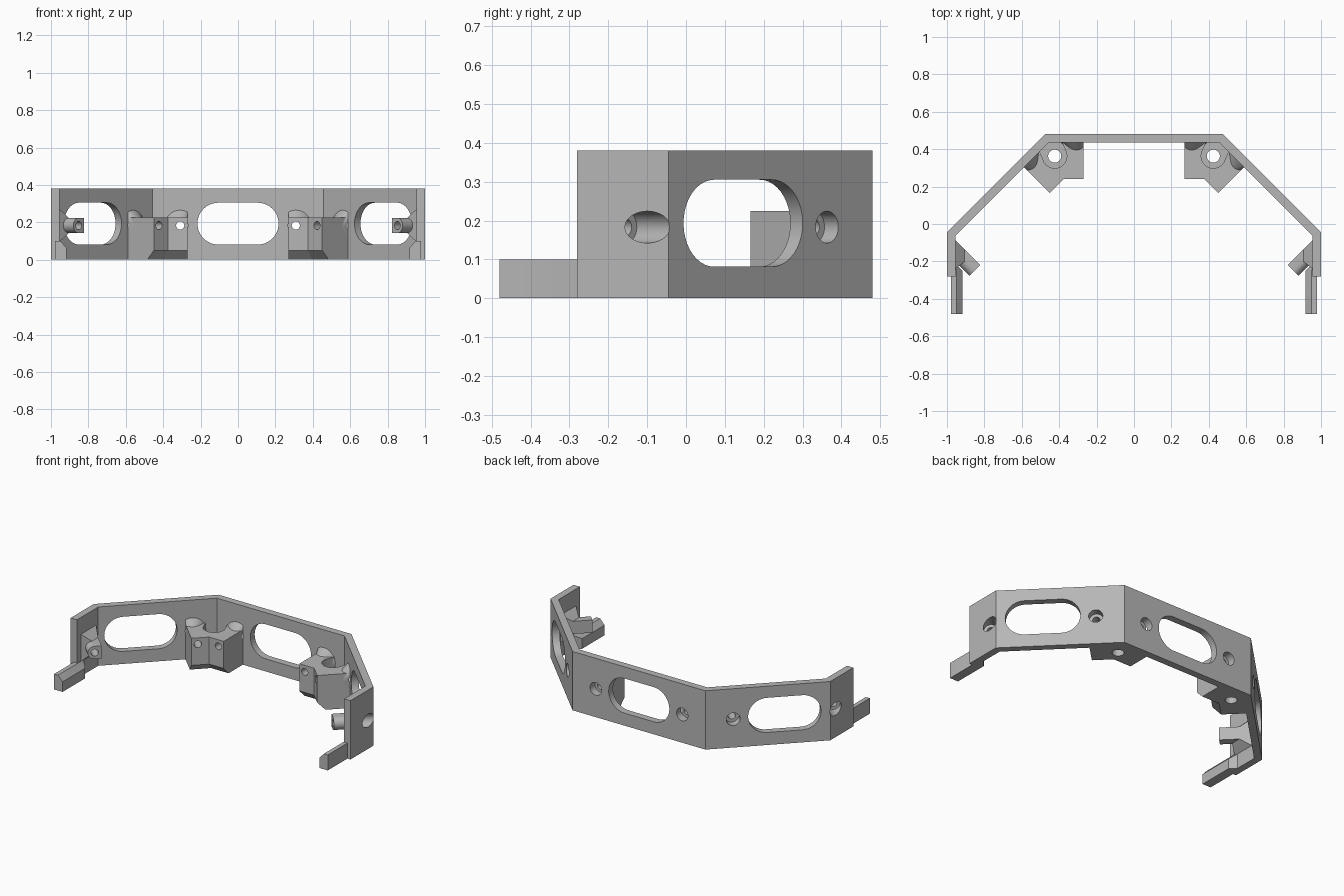
import bpy, bmesh, math
from mathutils import Vector

cube = bpy.data.objects.get("Cube")
if cube:
    bpy.data.objects.remove(cube, do_unlink=True)

grey = bpy.data.materials.new("matte grey")
grey.use_nodes = True
tone = (0.47, 0.47, 0.47, 1)
grey.diffuse_color = tone
grey.node_tree.nodes["Principled BSDF"].inputs["Base Color"].default_value = tone

H, T = 0.38, 0.045                        # wall height and thickness
HOLE_Z = 0.183
S = math.sqrt(0.5)
UP, BACK, DIAG = Vector((0, 0, 1)), Vector((0, 1, 0)), Vector((S, S, 0))
SLANT = Vector((S, -S, 0))                # along the angled panel


def finish(name, bm):
    bmesh.ops.recalc_face_normals(bm, faces=bm.faces)
    mesh = bpy.data.meshes.new(name)
    bm.to_mesh(mesh)
    bm.free()
    mesh.materials.append(grey)
    ob = bpy.data.objects.new(name, mesh)
    bpy.context.collection.objects.link(ob)
    return ob


def hull(name, points):
    bm = bmesh.new()
    for p in points:
        bm.verts.new(p)
    r = bmesh.ops.convex_hull(bm, input=bm.verts)
    loose = {v for v in r["geom_interior"] + r["geom_unused"]
             if isinstance(v, bmesh.types.BMVert)}
    bmesh.ops.delete(bm, geom=list(loose), context="VERTS")
    bmesh.ops.dissolve_limit(bm, angle_limit=0.005, verts=bm.verts, edges=bm.edges)
    return finish(name, bm)


def loft(name, layers):
    """Stack plan outlines, given as (z, outline), into a closed solid."""
    bm = bmesh.new()
    rings = [[bm.verts.new((x, y, z)) for x, y in plan] for z, plan in layers]
    n = len(rings[0])
    for a, b in zip(rings, rings[1:]):
        for i in range(n):
            j = (i + 1) % n
            bm.faces.new((a[i], a[j], b[j], b[i]))
    bm.faces.new(rings[0])
    bm.faces.new(rings[-1])
    return finish(name, bm)


def rod(start, axis, length, r1, r2=None, n=40):
    """Points of a cylinder or cone running from start along axis."""
    start, side = Vector(start), axis.orthogonal().normalized()
    other = axis.cross(side)
    pts = []
    for d, r in ((0, r1), (length, r1 if r2 is None else r2)):
        for i in range(n):
            a = math.tau * i / n
            pts.append(start + axis * d + r * (math.cos(a) * side + math.sin(a) * other))
    return pts


def mirror(ob):
    m = ob.modifiers.new("Mirror", "MIRROR")
    m.use_mirror_merge = False
    return ob


def apply_all(ob):
    bpy.context.view_layer.objects.active = ob
    for m in list(ob.modifiers):
        bpy.ops.object.modifier_apply(modifier=m.name)


def cut(ob, cutters):
    for c in cutters:
        m = ob.modifiers.new("Cut", "BOOLEAN")
        m.operation, m.solver, m.object = "DIFFERENCE", "EXACT", c
    apply_all(ob)


# Slot cutters for the back and angled panels
def slot(name, centre, axis, along):
    c = Vector(centre)
    pts = []
    for s in (-1, 1):
        pts += rod(c + along * 0.105 * s - axis * 0.1, axis, 0.2, 0.112)
    return hull(name, pts)


slots = [slot("back_slot", (0, 0.46, 0.193), BACK, Vector((1, 0, 0))),
         mirror(slot("angled_slot", (0.808, 0.147, 0.193), DIAG, SLANT))]

# Screw hole cutters: wide recess outside, narrow hole right through
holes = []
for pos, axis, depth in (((0.309, 0.48), BACK, 0.05),
                         ((0.592, 0.363), DIAG, 0.05),
                         ((1.0, -0.099), DIAG, 0.08)):
    p = Vector((*pos, HOLE_Z))
    holes.append(mirror(hull("recess_cutter", rod(p + axis * 0.08, -axis, 0.08 + depth, 0.041))))
    holes.append(mirror(hull("hole_cutter", rod(p + axis * 0.02, -axis, 0.36, 0.022))))

# Folded wall band
outer = [(1, -0.28), (1, -0.045), (0.475, 0.48)]
k = T * math.tan(math.pi / 8)
inner = [(1 - T, -0.28), (1 - T, -0.045 - k), (0.475 - k, 0.48 - T)]


def flip(pts):
    return [(-x, y) for x, y in reversed(pts)]


plan = outer + flip(outer) + [(-x, y) for x, y in inner] + inner[::-1]
wall = loft("wall", [(0, plan), (H, plan)])
cut(wall, slots + holes)

# Corner mounting blocks, undercut at the front
tail = [(0.606, 0.321), (0.466, 0.458), (0.27, 0.458)]
top_plan = [(0.27, 0.24), (0.375, 0.24), (0.45, 0.166), (0.588, 0.303)] + tail
low_plan = [(0.27, 0.29), (0.396, 0.29), (0.485, 0.201), (0.588, 0.303)] + tail
block = loft("corner_block", [(0, low_plan), (0.05, top_plan), (0.225, top_plan)])
c = Vector((0.424, 0.363, 0.1))
bisector = Vector((math.sin(math.pi / 8), math.cos(math.pi / 8), 0))
pocket = hull("pocket_cutter", rod(c, UP, 0.3, 0.065) + rod(c + bisector * 0.06, UP, 0.3, 0.065))
bore = hull("bore_cutter", rod(c - UP * 0.2, UP, 0.4, 0.035))
cut(block, [pocket, bore] + holes)

# Flared collars joining the blocks to the wall
back_pts = rod((0.309, 0.44, HOLE_Z), -BACK, 0.045, 0.087, 0.042)
for p in back_pts:
    p.x = max(p.x, 0.27)
slant_pts = rod(Vector((0.592, 0.363, HOLE_Z)) - DIAG * 0.04, -DIAG, 0.045, 0.087, 0.042)
edge = Vector((0.588, 0.303, 0)).dot(SLANT)
for p in slant_pts:
    p -= SLANT * max(0, p.dot(SLANT) - edge)
collars = [hull("back_collar", back_pts), hull("angled_collar", slant_pts)]

# Side bosses: round on one side, square on the other
start = Vector((0.968, -0.131, HOLE_Z))
length = 0.165
pts = rod(start, -DIAG, length, 0.041)
for d in (0, length):
    for s in (-1, 1):
        pts.append(start - DIAG * d - SLANT * 0.041 + UP * 0.041 * s)
boss = hull("side_boss", pts)
flare = hull("side_flare", [
    (x, y, HOLE_Z + s * h)
    for x, y0, y1, h in ((0.97, -0.07, -0.24, 0.1), (0.955, -0.085, -0.24, 0.088),
                         (0.905, -0.135, -0.2, 0.041))
    for y in (y0, y1) for s in (-1, 1)])

# Front tabs with a chamfered inner top edge, tapering into the wall
tab_section = [(0.978, 0), (0.978, 0.1), (0.95, 0.1), (0.918, 0.065), (0.918, 0)]
tab = hull("front_tab", [(x, y, z) for x, z in tab_section for y in (-0.48, -0.25)]
           + [(0.965, -0.2, z) for z in (0, 0.1)])

for part in collars + [boss, flare]:
    cut(part, holes)
parts = [block, boss, flare, tab] + collars
for part in parts:
    mirror(part)
    apply_all(part)

for c in slots + holes + [pocket, bore]:
    bpy.data.objects.remove(c, do_unlink=True)

bpy.ops.object.select_all(action="DESELECT")
for ob in parts + [wall]:
    ob.select_set(True)
bpy.context.view_layer.objects.active = wall
bpy.ops.object.shade_smooth_by_angle(angle=math.radians(30))
